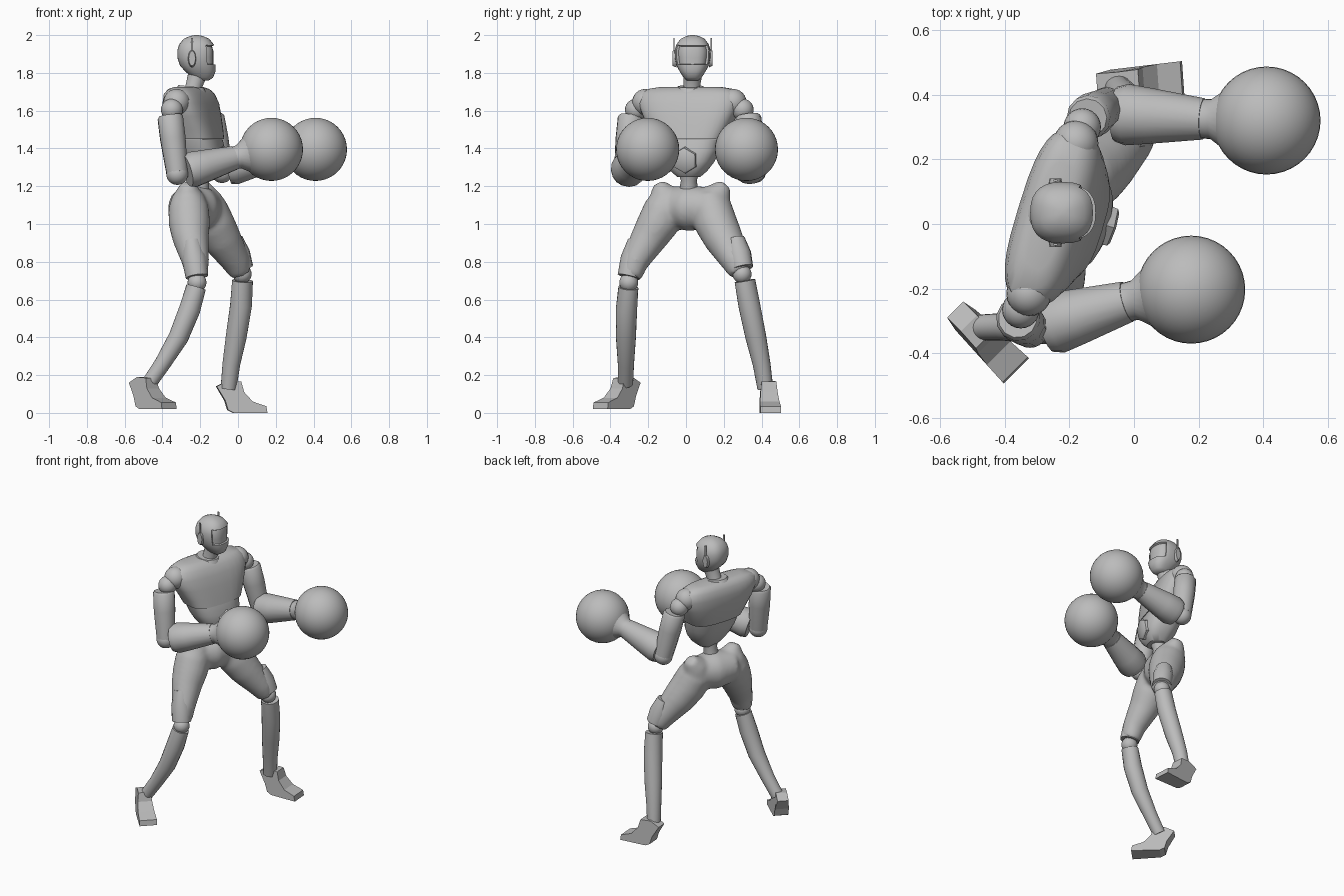
import bpy, bmesh, math
from mathutils import Vector, Matrix

cube = bpy.data.objects.get("Cube")
if cube:
    bpy.data.objects.remove(cube, do_unlink=True)

grey = bpy.data.materials.new("plain_grey")
grey.use_nodes = True
grey.diffuse_color = (0.5, 0.5, 0.5, 1)
grey.node_tree.nodes["Principled BSDF"].inputs["Base Color"].default_value = (0.5, 0.5, 0.5, 1)
YAW = math.radians(-17)   # turn of the trunk about z


def finish(name, bm, smooth=True):
    bmesh.ops.recalc_face_normals(bm, faces=bm.faces)
    me = bpy.data.meshes.new(name)
    bm.to_mesh(me)
    bm.free()
    me.materials.append(grey)
    ob = bpy.data.objects.new(name, me)
    bpy.context.collection.objects.link(ob)
    if smooth:
        bpy.ops.object.select_all(action='DESELECT')
        ob.select_set(True)
        bpy.context.view_layer.objects.active = ob
        bpy.ops.object.shade_smooth_by_angle(angle=math.radians(40))
    return ob


def skin_rings(bm, rings):
    """Join rings of points into a closed skin."""
    rows = [[bm.verts.new(p) for p in ring] for ring in rings]
    n = len(rows[0])
    for a, b in zip(rows, rows[1:]):
        for i in range(n):
            j = (i + 1) % n
            bm.faces.new((a[i], a[j], b[j], b[i]))
    bm.faces.new(rows[0][::-1])
    bm.faces.new(rows[-1])


def loft(sections, n=32, power=2.5, yaw=YAW):
    """Level sections: (z, centre x, centre y, half depth, half width)."""
    rings = []
    for z, cx, cy, d, w in sections:
        ring = []
        for i in range(n):
            a = math.tau * i / n
            c, s = math.cos(a), math.sin(a)
            p = Vector((math.copysign(abs(c) ** (2 / power), c) * d,
                        math.copysign(abs(s) ** (2 / power), s) * w, 0))
            ring.append(Matrix.Rotation(yaw, 3, 'Z') @ p + Vector((cx, cy, z)))
        rings.append(ring)
    bm = bmesh.new()
    skin_rings(bm, rings)
    return bm


def add_tube(bm, path, n=20, phase=0):
    """Round tube through (x, y, z, radius) points."""
    pts = [Vector(p[:3]) for p in path]
    angles = [phase + math.tau * k / n for k in range(n)]
    rings = []
    for i, p in enumerate(pts):
        t = (pts[min(i + 1, len(pts) - 1)] - pts[max(i - 1, 0)]).normalized()
        q = t.to_track_quat('Z', 'Y')
        r = path[i][3]
        rings.append([p + q @ Vector((r * math.cos(a), r * math.sin(a), 0)) for a in angles])
    skin_rings(bm, rings)


def tube(name, path, n=20, phase=0):
    bm = bmesh.new()
    add_tube(bm, path, n, phase)
    return finish(name, bm)


def ball(name, centre, r, seg=24):
    bm = bmesh.new()
    bmesh.ops.create_uvsphere(bm, u_segments=seg, v_segments=seg // 2, radius=r,
                              matrix=Matrix.Translation(centre))
    return finish(name, bm)


def foot(name, heel, yaw, drop):
    """Side profile given width, narrow at the heel and broad at the toe."""
    profile = [(0, .16), (.045, .085), (.06, .035), (.09, .02), (.268, .02),
               (.262, .055), (.19, .08), (.145, .13), (.13, .185), (.06, .19)]
    rings = []
    for side in (-1, 1):
        rings.append([Matrix.Rotation(yaw, 3, 'Z')
                      @ Vector((u, side * (.042 + .05 * u - .1 * max(z - .09, 0)), z - drop))
                      + Vector(heel) for u, z in profile])
    bm = bmesh.new()
    skin_rings(bm, rings)
    return finish(name, bm, smooth=False)


# Head with a sunken visor
bm = loft([(1.76, -.185, .035, .03, .03), (1.775, -.187, .035, .055, .048),
           (1.81, -.2, .035, .082, .07), (1.84, -.213, .035, .095, .086),
           (1.88, -.22, .035, .101, .094), (1.92, -.22, .035, .101, .095),
           (1.95, -.22, .035, .092, .086), (1.98, -.22, .035, .068, .064),
           (1.995, -.22, .035, .035, .034), (2.0, -.22, .035, .01, .01)],
          n=28, power=2.5, yaw=0)
bm.normal_update()
visor = [f for f in bm.faces if f.calc_center_median().x > -.165
         and 1.84 < f.calc_center_median().z < 1.95]
bmesh.ops.inset_region(bm, faces=visor, thickness=.004, depth=0)
bmesh.ops.inset_region(bm, faces=visor, thickness=.002, depth=-.012)
finish("head", bm)
tube("neck", [(-.25, .03, 1.67, .055), (-.237, .03, 1.72, .043), (-.215, .035, 1.79, .05)])

# Ear pods with upright fins
for side, s in (("right", -1), ("left", 1)):
    y = .035 + s * .096
    bm = bmesh.new()
    bmesh.ops.create_cone(bm, cap_ends=True, segments=12, radius1=.022, radius2=.018, depth=.02,
                          matrix=Matrix.Translation((-.243, y, 1.877)) @ Matrix.Diagonal((1, 1, 2.2, 1))
                          @ Matrix.Rotation(-s * math.pi / 2, 4, 'X'))
    finish(side + "_ear_pod", bm)
    bm = bmesh.new()
    bmesh.ops.create_cube(bm, size=1, matrix=Matrix.Translation((-.243, y + s * .003, 1.945))
                          @ Matrix.Diagonal((.012, .006, .08, 1)))
    finish(side + "_ear_fin", bm, smooth=False)

# Trunk: chest shell, belly shell, spine
finish("chest", loft([
    (1.725, -.262, .025, .05, .17), (1.715, -.26, .025, .072, .23), (1.69, -.258, .02, .095, .268),
    (1.64, -.25, .02, .112, .278), (1.57, -.238, .02, .12, .25), (1.5, -.222, .02, .12, .215),
    (1.45, -.21, .015, .117, .19)], power=3))
finish("belly", loft([
    (1.448, -.208, .015, .112, .18), (1.39, -.192, .015, .114, .165), (1.33, -.178, .015, .105, .135),
    (1.28, -.168, .015, .082, .095), (1.25, -.17, .015, .055, .06)], power=2.6))
tube("waist", [(-.185, .015, 1.29, .06), (-.195, .015, 1.23, .042), (-.21, .015, 1.12, .06)])
tube("collar", [(-.25, .025, 1.70, .085), (-.247, .025, 1.728, .068)], 24)
facing = Matrix.Rotation(YAW, 3, 'Z') @ Vector((1, 0, -.15))
base = Vector((-.1, .0, 1.34))
tube("belly_plate", [(*base, .072), (*(base + facing * .03), .068), (*(base + facing * .038), .056)],
     6, math.pi / 6)

# Pelvis, hip crests and thighs fused into one smooth body
bm = bmesh.new()
for path in (
    [(-.29, -.1, 1.09, .1), (-.22, .02, 1.085, .125), (-.17, .13, 1.09, .1)],
    [(-.27, -.15, 1.215, .035), (-.265, -.12, 1.16, .075), (-.26, -.09, 1.08, .1)],
    [(-.18, .21, 1.21, .035), (-.18, .17, 1.16, .075), (-.18, .13, 1.08, .1)],
    [(-.265, -.09, 1.15, .085), (-.262, -.115, 1.08, .108), (-.257, -.15, 1.0, .11),
     (-.25, -.2, .92, .096), (-.225, -.27, .8, .072), (-.217, -.295, .72, .06)],
    [(-.18, .12, 1.15, .085), (-.165, .135, 1.08, .11), (-.13, .16, 1.0, .113),
     (-.085, .2, .92, .104), (-.01, .265, .8, .077), (.015, .29, .74, .06)],
):
    add_tube(bm, path)
pelvis = finish("pelvis_and_thighs", bm)
rm = pelvis.modifiers.new("fuse", 'REMESH')
rm.mode, rm.voxel_size, rm.use_smooth_shade = 'VOXEL', .014, True
sm = pelvis.modifiers.new("soften", 'SMOOTH')
sm.factor, sm.iterations = .5, 8

# Legs: (knee, thigh guard top, shin path, heel, foot turn, foot drop)
legs = {
    "right": ((-.217, -.303, .69), (-.245, -.258, .91),
              [(-.222, -.305, .665, .053), (-.255, -.315, .55, .057), (-.315, -.318, .4, .053),
               (-.4, -.318, .26, .043), (-.472, -.32, .155, .04)],
              (-.553, -.265, 0), math.radians(-45), 0),
    "left": ((.022, .297, .735), (-.025, .262, .92),
             [(.024, .312, .7, .055), (.016, .335, .57, .058), (-.01, .37, .4, .055),
              (-.035, .4, .26, .047), (-.05, .42, .13, .042)],
             (-.115, .43, 0), math.radians(4), .02),
}
for side, (knee, guard, shin, heel, turn, drop) in legs.items():
    ball(side + "_knee", knee, .05)
    tube(side + "_shin", shin)
    low = (knee[0], knee[1], knee[2] + .03)
    mid = [(a + b) / 2 for a, b in zip(guard, low)]
    tube(side + "_thigh_guard", [(*guard, .05), (*mid, .066), (*low, .06)], 12)
    foot(side + "_foot", heel, turn, drop)

# Arms: (shoulder cap, joint, upper arm top, elbow, forearm start, wrist, glove centre)
arms = {
    "right": ((-.325, -.215, 1.645), (-.35, -.265, 1.605), (-.36, -.292, 1.575),
              (-.322, -.325, 1.265), (-.27, -.315, 1.28), (-.02, -.24, 1.35), (.177, -.203, 1.395)),
    "left": ((-.18, .25, 1.645), (-.16, .3, 1.605), (-.143, .328, 1.575),
             (-.085, .365, 1.275), (-.055, .34, 1.295), (.215, .325, 1.36), (.41, .32, 1.395)),
}
for side, (cap, joint, top, elbow, start, wrist, glove) in arms.items():
    ball(side + "_shoulder_cap", cap, .07)
    ball(side + "_shoulder_joint", joint, .058)
    t, e, s, w, g = (Vector(v) for v in (top, elbow, start, wrist, glove))
    tube(side + "_upper_arm", [(*t, .06), (*t.lerp(e, .04), .069), (*t.lerp(e, .4), .069),
                               (*t.lerp(e, .97), .058)], 12)
    ball(side + "_elbow", elbow, .058)
    tube(side + "_forearm", [(*s, .085), (*s.lerp(w, .12), .095), (*s.lerp(w, .4), .086),
                             (*w, .064)], 16)
    tube(side + "_glove_cuff", [(*s.lerp(w, .97), .06), (*w.lerp(g, .12), .062),
                                (*w.lerp(g, .35), .095)], 24)
    ball(side + "_glove", glove, .167, 40)
